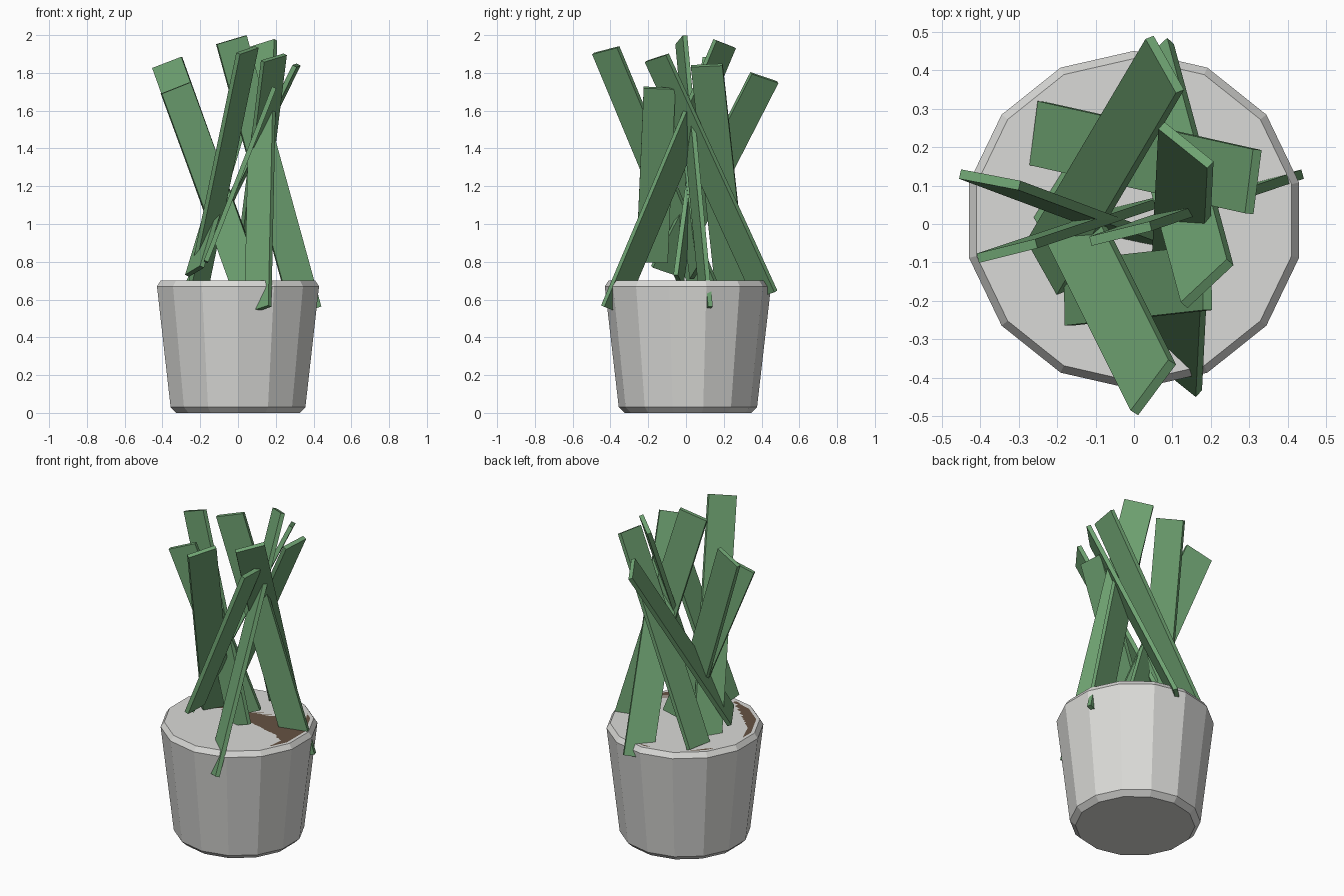
import bpy, bmesh, math
from mathutils import Vector, Matrix

old = bpy.data.objects.get("Cube")
if old:
    bpy.data.objects.remove(old, do_unlink=True)


def material(name, rgb):
    m = bpy.data.materials.new(name)
    m.use_nodes = True
    m.diffuse_color = (*rgb, 1)
    m.node_tree.nodes["Principled BSDF"].inputs["Base Color"].default_value = (*rgb, 1)
    return m


LEAF = material("leaf green", (0.16, 0.37, 0.17))
POT = material("pot grey", (0.70, 0.70, 0.68))
SOIL = material("soil brown", (0.13, 0.085, 0.055))

SIDES = 14
POT_CENTRE_Y = 0.01
LEAF_WIDTH, LEAF_THICKNESS = 0.168, 0.025


def add_object(name, bm, mat):
    bmesh.ops.recalc_face_normals(bm, faces=bm.faces)
    mesh = bpy.data.meshes.new(name)
    bm.to_mesh(mesh)
    bm.free()
    mesh.materials.append(mat)
    obj = bpy.data.objects.new(name, mesh)
    bpy.context.collection.objects.link(obj)
    return obj


def ring(bm, radius, z):
    step = 2 * math.pi / SIDES
    return [bm.verts.new((radius * math.sin(i * step),
                          POT_CENTRE_Y + radius * math.cos(i * step), z))
            for i in range(SIDES)]


# Tapered pot with chamfered foot and rim
bm = bmesh.new()
rings = [ring(bm, r, z) for r, z in
         [(0.335, 0), (0.366, 0.03), (0.44, 0.67), (0.42, 0.70)]]
for low, high in zip(rings, rings[1:]):
    for i in range(SIDES):
        j = (i + 1) % SIDES
        bm.faces.new((low[i], low[j], high[j], high[i]))
bm.faces.new(rings[0])
bm.faces.new(rings[-1])
add_object("pot", bm, POT)

# Soil disc, flush with the top of the pot
bm = bmesh.new()
face = bm.faces.new(ring(bm, 0.40, 0.70))
soil = add_object("soil", bm, SOIL)
if soil.data.polygons[0].normal.z < 0:
    soil.data.flip_normals()


# Leaves: flat bars from a bottom centre to a top centre, turned to a width direction
def leaf(name, top, bottom, across):
    top, bottom = Vector(top), Vector(bottom)
    z = (top - bottom).normalized()
    x = Vector(across)
    x = (x - z * x.dot(z)).normalized()
    y = z.cross(x)
    turn = Matrix((x, y, z)).transposed().to_4x4()
    size = Matrix.Diagonal((LEAF_WIDTH, LEAF_THICKNESS, (top - bottom).length, 1))
    bm = bmesh.new()
    bmesh.ops.create_cube(bm, size=1,
                          matrix=Matrix.Translation((top + bottom) / 2) @ turn @ size)
    add_object(name, bm, LEAF)


leaf("leaf_back", (0.08, 0.415, 1.775), (-0.23, -0.11, 0.75), (0.08, -0.14, 0.05))
leaf("leaf_front", (0.05, -0.425, 1.92), (-0.21, 0.095, 0.67), (0.10, 0.13, 0.04))
leaf("leaf_short", (0.19, -0.14, 1.72), (-0.17, -0.18, 0.80), (0, 0.16, 0))
leaf("leaf_right_back", (-0.375, 0.115, 1.855), (0.04, -0.04, 0.70), (0.155, -0.03, 0.055))
leaf("leaf_tallest", (-0.035, -0.025, 1.975), (0.36, 0.11, 0.54), (0.16, 0.04, 0.045))
leaf("leaf_right_front", (-0.33, -0.07, 1.72), (0.03, 0.05, 0.74), (0.16, 0.04, 0.06))
leaf("leaf_left_back", (0.135, 0.205, 1.955), (0.105, -0.39, 0.545), (0.14, -0.11, 0.05))
leaf("leaf_left", (0.31, 0.11, 1.84), (-0.25, 0.235, 0.70), (0.02, 0.16, 0.007))
leaf("leaf_left_front", (0.19, -0.155, 1.88), (0.035, 0.42, 0.625), (0.12, 0.11, 0.04))
